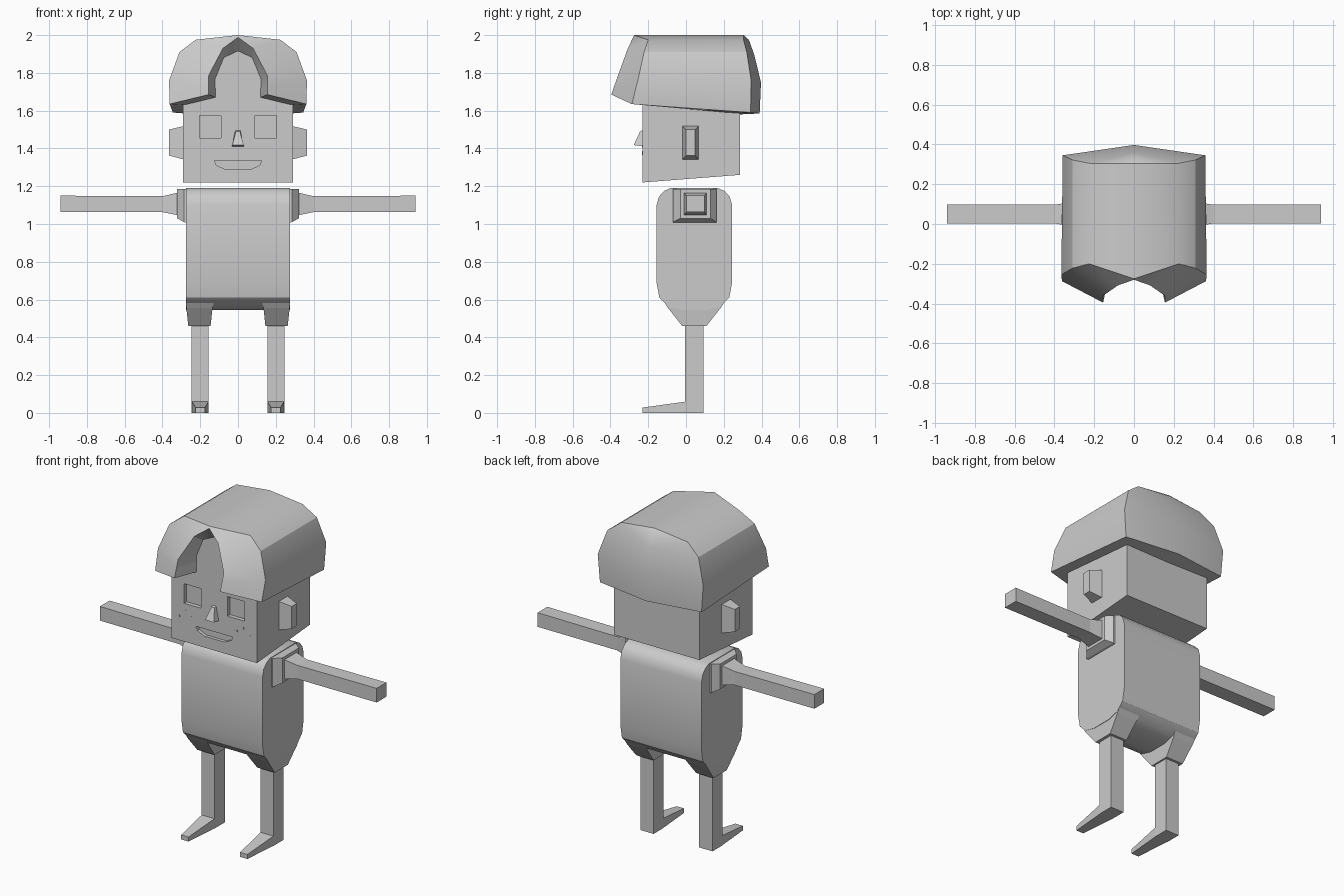
import bpy, bmesh

if "Cube" in bpy.data.objects:
    bpy.data.objects.remove(bpy.data.objects["Cube"])


def make(name, verts, faces, mirror=False, smooth=None):
    """Mesh object with consistent normals, optional x mirror and smoothing angle."""
    bm = bmesh.new()
    vs = [bm.verts.new(v) for v in verts]
    for f in faces:
        bm.faces.new([vs[i] for i in f])
    bmesh.ops.remove_doubles(bm, verts=bm.verts, dist=1e-4)
    bmesh.ops.recalc_face_normals(bm, faces=bm.faces)
    me = bpy.data.meshes.new(name)
    bm.to_mesh(me)
    bm.free()
    ob = bpy.data.objects.new(name, me)
    bpy.context.collection.objects.link(ob)
    if mirror:
        m = ob.modifiers.new("mirror", 'MIRROR')
        m.use_clip = True
    if smooth:
        bpy.ops.object.select_all(action='DESELECT')
        bpy.context.view_layer.objects.active = ob
        ob.select_set(True)
        bpy.ops.object.shade_smooth_by_angle(angle=smooth)
    return ob


def loft(name, rings, **kw):
    """Closed solid through rings of equal point count."""
    n = len(rings[0])
    faces = [[a * n + i, a * n + (i + 1) % n, (a + 1) * n + (i + 1) % n, (a + 1) * n + i]
             for a in range(len(rings) - 1) for i in range(n)]
    faces += [list(range(n)), [(len(rings) - 1) * n + i for i in range(n)]]
    return make(name, [p for r in rings for p in r], faces, **kw)


def rect(axis, at, a0, a1, b0, b1):
    """Rectangle ring across the given axis; a and b are the other axes in order."""
    ring = []
    for a, b in ((a0, b0), (a1, b0), (a1, b1), (a0, b1)):
        p = [a, b]
        p.insert('xyz'.index(axis), at)
        ring.append(tuple(p))
    return ring


# Head: box with slanted underside, tapering inside the hair
head = loft("head", [
    [(-.29, -.23, 1.22), (.29, -.23, 1.22), (.29, .285, 1.26), (-.29, .285, 1.26)],
    rect('z', 1.68, -.29, .29, -.23, .285),
    rect('z', 1.92, -.2, .2, -.23, .26)])

# Recessed eyes and mouth
eye_r = loft("eye_cutter_right", [rect('y', y, .09, .205, 1.455, 1.575) for y in (-.3, -.205)])
eye_l = loft("eye_cutter_left", [rect('y', y, -.205, -.09, 1.455, 1.575) for y in (-.3, -.205)])
lips = [(-.125, 1.335), (.125, 1.335), (.115, 1.312), (.07, 1.29), (-.07, 1.29), (-.115, 1.312)]
mouth = loft("mouth_cutter", [[(x, y, z) for x, z in lips] for y in (-.3, -.21)])
for cutter in (eye_r, eye_l, mouth):
    m = head.modifiers.new("recess", 'BOOLEAN')
    m.operation = 'DIFFERENCE'
    m.solver = 'EXACT'
    m.object = cutter
    cutter.hide_render = True
    cutter.hide_set(True)

# Nose wedge
loft("nose", [
    [(-.032, -.22, 1.41), (.032, -.22, 1.41), (.03, -.277, 1.418), (-.03, -.277, 1.418)],
    [(-.014, -.22, 1.5), (.014, -.22, 1.5), (.01, -.243, 1.49), (-.01, -.243, 1.49)]])

# Freckles
for i, (x, z) in enumerate(((.15, 1.38), (.195, 1.41), (.24, 1.37))):
    loft(f"freckle_{i}", [rect('y', y, x - .006, x + .006, z - .006, z + .006)
                          for y in (-.225, -.232)], mirror=True)

# Ears
loft("ear", [rect('x', .28, -.02, .07, 1.34, 1.52),
             rect('x', .365, 0, .048, 1.362, 1.5)], mirror=True)

# Hair: half grid, columns run from the forehead arch round to the back centre
columns = [
    [(0, -.228, 1.915), (.075, -.228, 1.88), (.12, -.228, 1.77), (.12, -.228, 1.72), (.12, -.228, 1.67)],
    [(0, -.28, 1.988), (.08, -.308, 1.93), (.155, -.36, 1.787), (.155, -.378, 1.735), (.155, -.395, 1.685)],
    [(0, -.275, 2.0), (.225, -.2, 1.975), (.31, -.222, 1.91), (.365, -.255, 1.76), (.362, -.287, 1.635)],
    [(0, .305, 2.0), (.225, .305, 1.975), (.31, .322, 1.91), (.358, .345, 1.76), (.345, .342, 1.59)],
    [(0, .305, 2.0), (0, .333, 1.975), (0, .36, 1.9), (0, .397, 1.75), (0, .39, 1.585)]]
inner = [(.12, -.228, 1.67), (.12, -.228, 1.67), (.28, -.22, 1.63), (.28, .28, 1.585), (0, .28, 1.58)]
verts = [p for c, q in zip(columns, inner) for p in c + [q]]
quads = [[c * 6 + r, c * 6 + r + 1, c * 6 + r + 7, c * 6 + r + 6]
         for c in range(4) for r in range(5)]
hair = bmesh.new()
grid = [hair.verts.new(v) for v in verts]
for q in quads:
    # drop repeated corners where columns meet
    pts = []
    for i in q:
        if not any((grid[i].co - grid[j].co).length < 1e-4 for j in pts):
            pts.append(i)
    q[:] = pts
hair.free()
make("hair", verts, [q for q in quads if len(q) > 2], mirror=True, smooth=.55)

# Torso: rounded side profile extruded across x
half = [(.065, .545), (.14, .565), (.185, .61), (.2, .69), (.2, 1.10),
        (.187, 1.145), (.16, 1.175), (.125, 1.19)]
profile = half + [(-y, z) for y, z in reversed(half)]
loft("torso", [[(x, y + .044, z) for y, z in profile] for x in (-.275, .275)], smooth=.6)

# Hips
loft("hip", [rect('z', .62, .12, .2745, -.138, .226),
             rect('z', .555, .135, .2735, -.095, .183),
             rect('z', .46, .145, .263, -.02, .108)], mirror=True)

# Legs with pointed feet
loft("leg", [rect('z', .5, .155, .245, -.005, .093),
             rect('z', 0, .155, .245, -.005, .093)], mirror=True)
loft("foot", [rect('y', .0, .156, .244, 0, .06),
              rect('y', -.23, .175, .225, 0, .028)], mirror=True)

# Shoulders and arms
loft("shoulder", [rect('x', .265, -.07, .162, 1.005, 1.186),
                  rect('x', .285, -.07, .162, 1.01, 1.186),
                  rect('x', .322, -.03, .13, 1.03, 1.184)], mirror=True)
loft("arm", [rect('x', .31, -.012, .11, 1.045, 1.168),
             rect('x', .4, .003, .097, 1.063, 1.147),
             rect('x', .94, .003, .097, 1.063, 1.15)], mirror=True)
bpy.context.view_layer.update()
